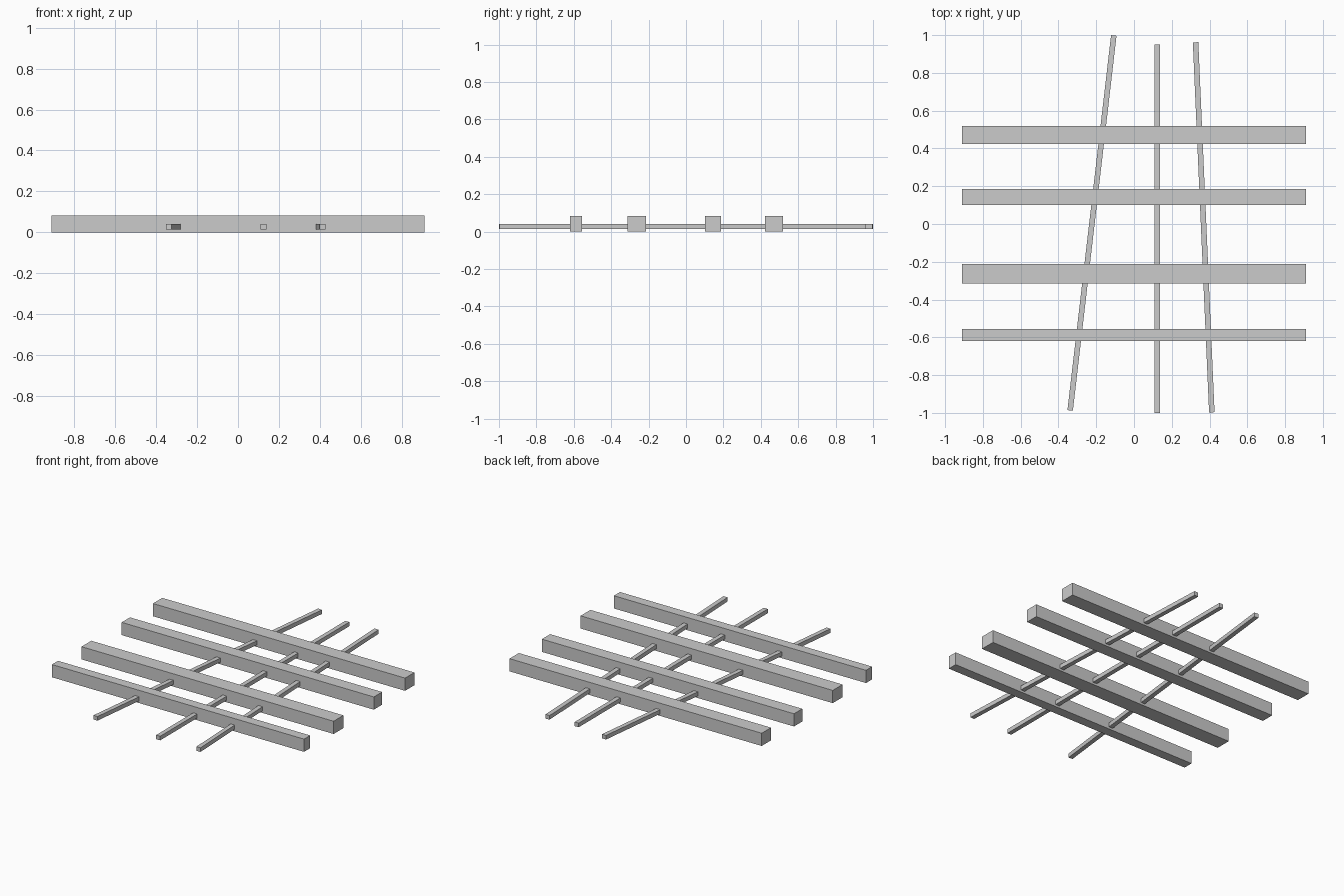
import bpy, math

if "Cube" in bpy.data.objects:
    bpy.data.objects.remove(bpy.data.objects["Cube"])

BAR_LENGTH, BAR_HEIGHT = 1.82, 0.083
ROD_WIDTH, ROD_Z0, ROD_Z1 = 0.029, 0.014, 0.041


def box(name, centre, size, turn=0.0):
    bpy.ops.mesh.primitive_cube_add(size=1, location=centre, rotation=(0, 0, turn))
    obj = bpy.context.object
    obj.name = name
    obj.scale = size
    bpy.ops.object.transform_apply(location=False, rotation=False, scale=True)
    return obj


# Four thick parallel planks: (y min, y max)
for i, (y0, y1) in enumerate([(-0.619, -0.556), (-0.314, -0.213),
                              (0.101, 0.186), (0.423, 0.519)]):
    box(f"plank_{i + 1}", (0, (y0 + y1) / 2, BAR_HEIGHT / 2),
        (BAR_LENGTH, y1 - y0, BAR_HEIGHT))

# Three thin rods running through the planks: (front x, y) to (back x, y)
rods = {
    "left_rod": ((-0.338, -0.987), (-0.107, 0.998)),
    "middle_rod": ((0.124, -1.0), (0.124, 0.95)),
    "right_rod": ((0.412, -0.997), (0.326, 0.962)),
}
for name, ((xa, ya), (xb, yb)) in rods.items():
    dx, dy = xb - xa, yb - ya
    box(name, ((xa + xb) / 2, (ya + yb) / 2, (ROD_Z0 + ROD_Z1) / 2),
        (ROD_WIDTH, math.hypot(dx, dy), ROD_Z1 - ROD_Z0), math.atan2(-dx, dy))
